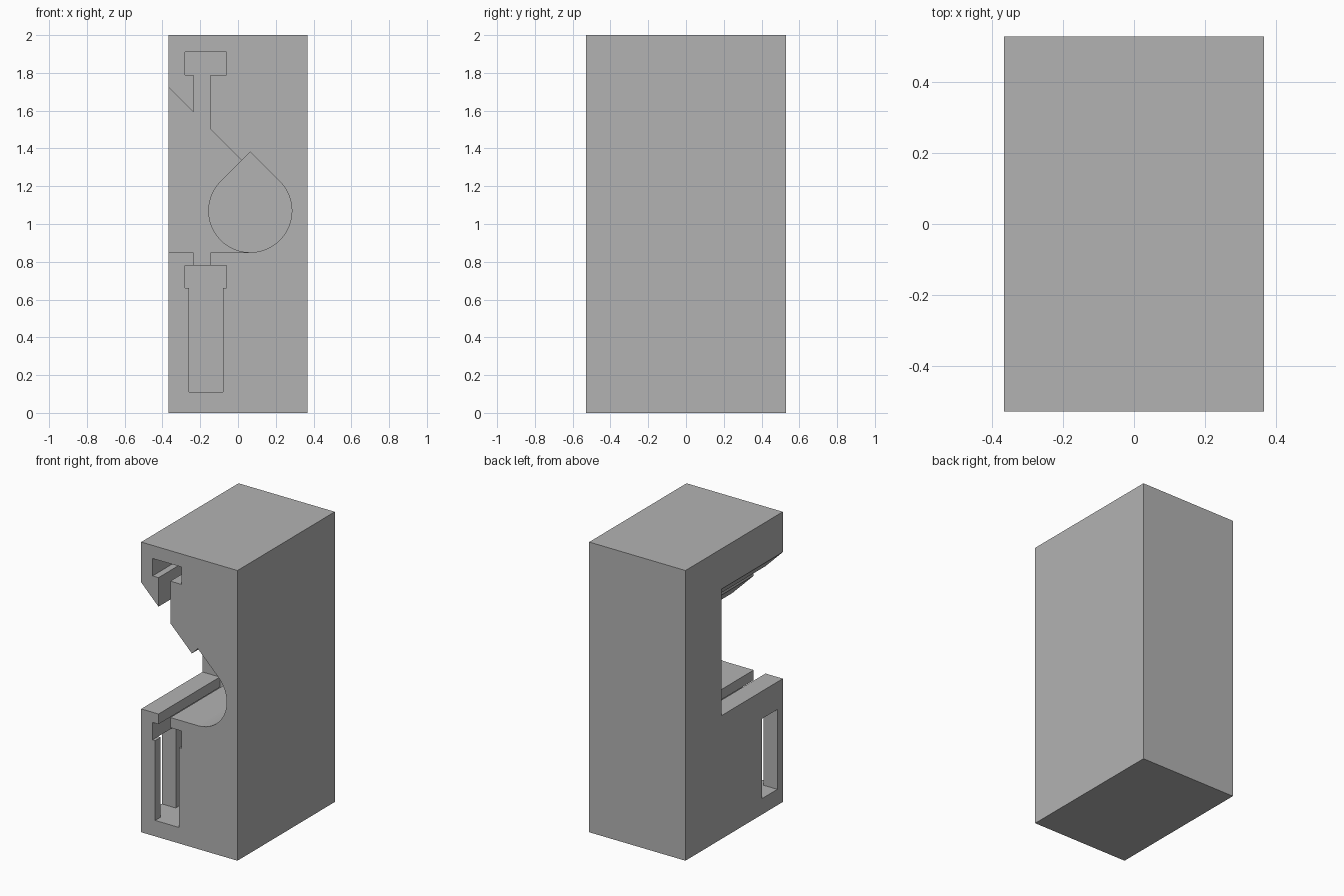
import bpy, bmesh, math

old = bpy.data.objects.get("Cube")
if old:
    bpy.data.objects.remove(old, do_unlink=True)

W, D, H = 0.367, 0.53, 2.0      # half width, half depth, height
FRONT = -0.7                    # cutters start in front of the block

grey = bpy.data.materials.new("plain grey")
grey.use_nodes = True
colour = (0.45, 0.45, 0.45, 1)
grey.diffuse_color = colour
grey.node_tree.nodes["Principled BSDF"].inputs["Base Color"].default_value = colour


def prism(name, profile, y0, y1):
    """Extrude an x-z profile from y0 to y1."""
    bm = bmesh.new()
    face = bm.faces.new([bm.verts.new((x, y0, z)) for x, z in profile])
    new = bmesh.ops.extrude_face_region(bm, geom=[face])["geom"]
    verts = [v for v in new if isinstance(v, bmesh.types.BMVert)]
    bmesh.ops.translate(bm, verts=verts, vec=(0, y1 - y0, 0))
    bmesh.ops.recalc_face_normals(bm, faces=bm.faces)
    mesh = bpy.data.meshes.new(name)
    bm.to_mesh(mesh)
    bm.free()
    mesh.materials.append(grey)
    obj = bpy.data.objects.new(name, mesh)
    bpy.context.collection.objects.link(obj)
    return obj


def rect(x0, x1, z0, z1):
    return [(x0, z0), (x1, z0), (x1, z1), (x0, z1)]


def cut(body, cutter):
    cutter.hide_render = True
    mod = body.modifiers.new(cutter.name, "BOOLEAN")
    mod.operation, mod.solver, mod.object = "DIFFERENCE", "EXACT", cutter
    bpy.context.view_layer.objects.active = body
    bpy.ops.object.modifier_apply(modifier=mod.name)
    bpy.data.objects.remove(cutter, do_unlink=True)


block = prism("bracket_block", rect(-W, W, 0, H), -D, D)

# Side opening with sloped roof, upper T slot and lower slot neck
neck_l, neck_r, head_l, head_r = -0.235, -0.145, -0.28, -0.06
opening = [
    (-0.5, 0.85), (neck_l, 0.85), (neck_l, 0.72), (neck_r, 0.72), (neck_r, 0.85),
    (0.06, 0.85), (0.06, 1.25), (0.02, 1.335),
    (neck_r, 1.50), (neck_r, 1.79), (head_r, 1.79), (head_r, 1.91),
    (head_l, 1.91), (head_l, 1.79), (neck_l, 1.79), (neck_l, 1.59), (-0.5, 1.855),
]
cut(block, prism("side_opening", opening, FRONT, 0.137))

# Teardrop bore: round below, 45 degree roof above
cx, cz, r, steps = 0.065, 1.07, 0.22, 48
drop = [(cx, cz + r * math.sqrt(2))]
for i in range(steps + 1):
    a = math.radians(135 + 270 * i / steps)
    drop.append((cx + r * math.cos(a), cz + r * math.sin(a)))
cut(block, prism("teardrop_bore", drop, FRONT, 0.4))

# Lower pocket with a wider head
pocket = [(-0.26, 0.11), (-0.08, 0.11), (-0.08, 0.66), (head_r, 0.66),
          (head_r, 0.78), (head_l, 0.78), (head_l, 0.66), (-0.26, 0.66)]
cut(block, prism("lower_pocket", pocket, FRONT, 0.2))

# Side window into the lower pocket
cut(block, prism("side_window", rect(-0.5, -0.17, 0.11, 0.66), -0.47, -0.306))
